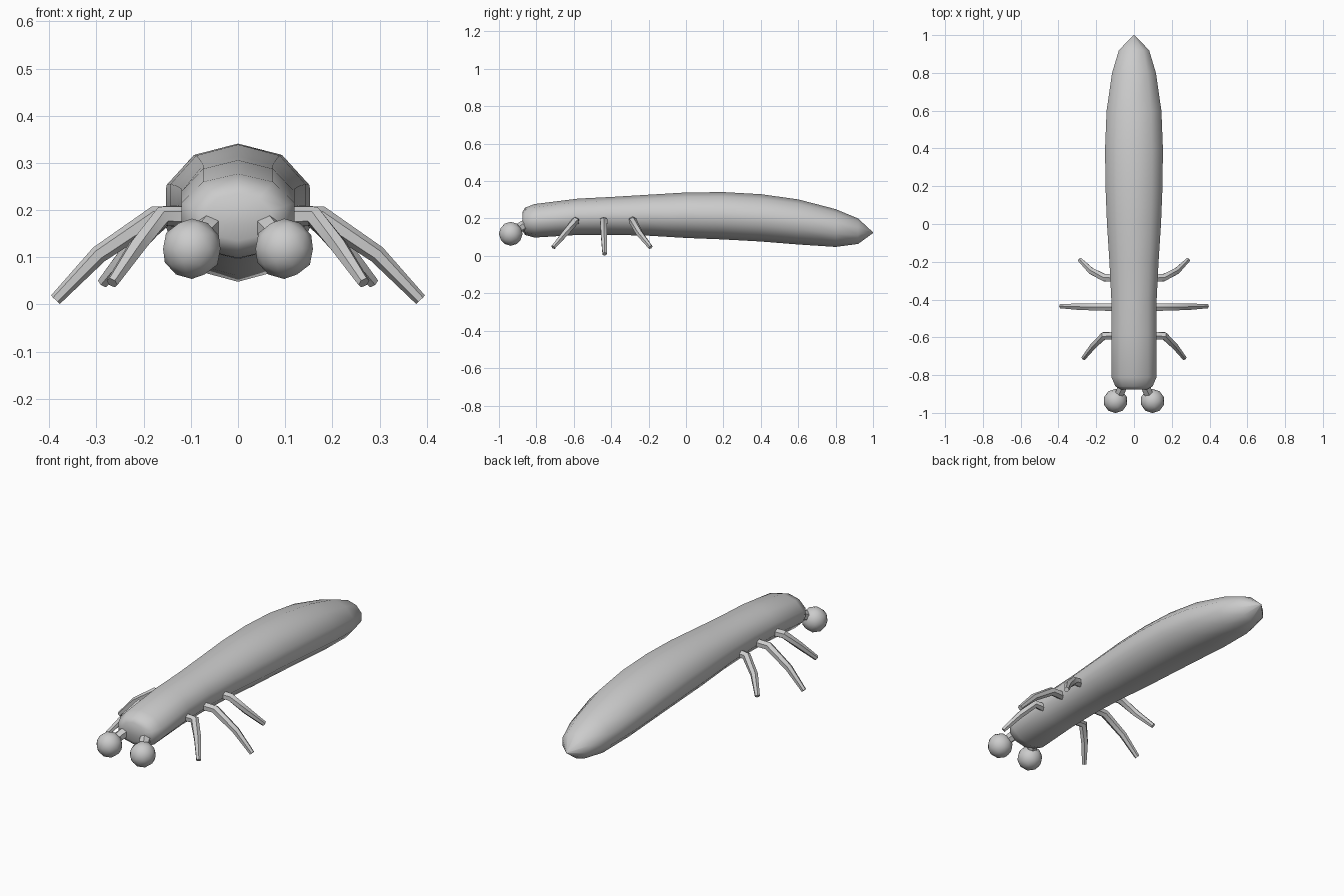
import bpy, bmesh, math
from mathutils import Vector

if "Cube" in bpy.data.objects:
    bpy.data.objects.remove(bpy.data.objects["Cube"])

grey = bpy.data.materials.new("light grey")
grey.diffuse_color = (0.6, 0.6, 0.6, 1)
grey.use_nodes = True
grey.node_tree.nodes["Principled BSDF"].inputs["Base Color"].default_value = grey.diffuse_color


def finish(bm, name, angle):
    bmesh.ops.recalc_face_normals(bm, faces=bm.faces)
    me = bpy.data.meshes.new(name)
    bm.to_mesh(me)
    bm.free()
    ob = bpy.data.objects.new(name, me)
    bpy.context.collection.objects.link(ob)
    me.materials.append(grey)
    bpy.ops.object.select_all(action='DESELECT')
    ob.select_set(True)
    bpy.context.view_layer.objects.active = ob
    bpy.ops.object.shade_smooth_by_angle(angle=math.radians(angle))
    return ob


def loft(bm, rings):
    # join successive rings of points and cap both ends
    loops = [[bm.verts.new(p) for p in ring] for ring in rings]
    for a, b in zip(loops, loops[1:]):
        n = len(a)
        for i in range(n):
            bm.faces.new((a[i], a[(i + 1) % n], b[(i + 1) % n], b[i]))
    bm.faces.new(loops[0])
    bm.faces.new(loops[-1])


def tube(name, points, radii, sides=6):
    pts = [Vector(p) for p in points]
    rings = []
    for i, p in enumerate(pts):
        d = (pts[min(i + 1, len(pts) - 1)] - pts[max(i - 1, 0)]).normalized()
        u = d.cross(Vector((0, 0, 1))).normalized()
        v = u.cross(d)
        rings.append([p + radii[i] * (math.cos(t) * u + math.sin(t) * v)
                      for t in (math.tau * (k + 0.5) / sides for k in range(sides))])
    bm = bmesh.new()
    loft(bm, rings)
    return finish(bm, name, 50)


# body: y, half width, bottom z, top z
profile = [(-0.875, 0.07, 0.135, 0.235), (-0.86, 0.098, 0.112, 0.258),
           (-0.81, 0.12, 0.098, 0.277), (-0.58, 0.12, 0.112, 0.306),
           (-0.4, 0.12, 0.113, 0.315), (-0.2, 0.13, 0.108, 0.327),
           (0.0, 0.143, 0.096, 0.339), (0.2, 0.151, 0.088, 0.341),
           (0.4, 0.153, 0.077, 0.33), (0.6, 0.145, 0.061, 0.302),
           (0.8, 0.116, 0.048, 0.25), (0.92, 0.08, 0.064, 0.2),
           (1.0, 0.002, 0.122, 0.126)]
N = 10
bm = bmesh.new()
loft(bm, [[(w / 0.951 * math.sin(math.tau * k / N), y,
            (lo + hi) / 2 + (hi - lo) / 2 * math.cos(math.tau * k / N))
           for k in range(N)] for y, w, lo, hi in profile])
finish(bm, "body", 70)

legs = {
    "front_leg": [(0.09, -0.59, 0.185), (0.16, -0.592, 0.187),
                  (0.215, -0.645, 0.122), (0.267, -0.71, 0.046)],
    "middle_leg": [(0.09, -0.44, 0.187), (0.175, -0.44, 0.187),
                   (0.295, -0.438, 0.106), (0.387, -0.435, 0.010)],
    "rear_leg": [(0.09, -0.287, 0.19), (0.155, -0.285, 0.188),
                 (0.225, -0.25, 0.122), (0.286, -0.19, 0.046)],
}
for s, side in ((1, "right"), (-1, "left")):
    # legs
    for name, pts in legs.items():
        tube(f"{side}_{name}", [(s * x, y, z) for x, y, z in pts],
             (0.023, 0.022, 0.019, 0.013))
    # eye stalk and eye
    eye = Vector((s * 0.098, -0.937, 0.118))
    tube(f"{side}_eye_stalk", [(s * 0.055, -0.84, 0.172), (s * 0.068, -0.88, 0.157), eye],
         (0.029, 0.027, 0.022))
    bm = bmesh.new()
    bmesh.ops.create_icosphere(bm, subdivisions=2, radius=0.064)
    bmesh.ops.translate(bm, verts=bm.verts, vec=eye)
    finish(bm, f"{side}_eye", 60)
